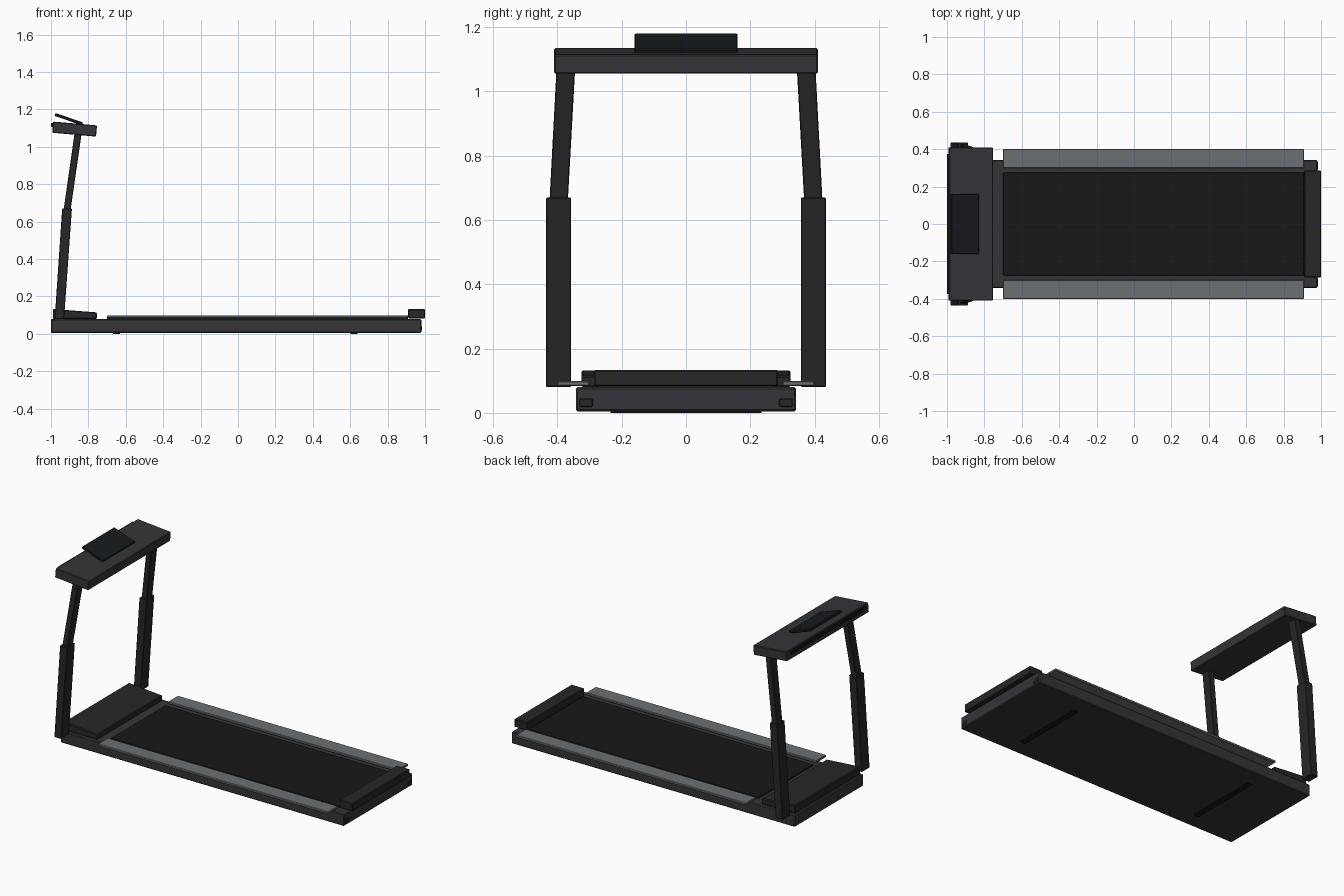
import bpy, bmesh
from math import radians
from mathutils import Matrix, Vector

if "Cube" in bpy.data.objects:
    bpy.data.objects.remove(bpy.data.objects["Cube"])


def material(name, r, g, b):
    m = bpy.data.materials.new(name)
    m.diffuse_color = (r, g, b, 1)
    m.use_nodes = True
    m.node_tree.nodes["Principled BSDF"].inputs["Base Color"].default_value = m.diffuse_color
    return m


FRAME = material("frame_grey", 0.035, 0.036, 0.041)
POST = material("post_black", 0.02, 0.02, 0.02)
BELT = material("belt_black", 0.009, 0.009, 0.009)
RAIL = material("rail_grey", 0.15, 0.16, 0.17)
GLASS = material("screen_black", 0.009, 0.011, 0.014)


def finish(name, bm, mat, bevel):
    bmesh.ops.recalc_face_normals(bm, faces=bm.faces)
    me = bpy.data.meshes.new(name)
    bm.to_mesh(me)
    bm.free()
    me.materials.append(mat)
    ob = bpy.data.objects.new(name, me)
    bpy.context.collection.objects.link(ob)
    if bevel:
        mod = ob.modifiers.new("edge", 'BEVEL')
        mod.width = bevel
        mod.segments = 1
    return ob


def box(name, x, y, z, mat, bevel=0.003, tilt=0):
    """Box from (min, max) ranges, tilted in degrees about its own y axis."""
    size = Vector((x[1] - x[0], y[1] - y[0], z[1] - z[0]))
    mid = Vector((x[0] + x[1], y[0] + y[1], z[0] + z[1])) / 2
    bm = bmesh.new()
    bmesh.ops.create_cube(bm, size=1, matrix=Matrix.Diagonal(size).to_4x4())
    ob = finish(name, bm, mat, bevel)
    ob.location = mid
    ob.rotation_euler.y = radians(tilt)
    return ob


def loft(name, sections, mat, bevel=0.003):
    """Four-sided post through (x0, x1, y0, y1, z) sections."""
    bm = bmesh.new()
    rings = [[bm.verts.new((a, b, z)) for a, b in ((x0, y0), (x1, y0), (x1, y1), (x0, y1))]
             for x0, x1, y0, y1, z in sections]
    bm.faces.new(rings[0])
    bm.faces.new(rings[-1])
    for lo, hi in zip(rings, rings[1:]):
        for i in range(4):
            j = (i + 1) % 4
            bm.faces.new((lo[i], lo[j], hi[j], hi[i]))
    return finish(name, bm, mat, bevel)


def mirror_y(ob):
    # bake the offset so the mirror plane is the centre line
    ob.data.transform(Matrix.Translation(ob.location))
    ob.location = (0, 0, 0)
    mod = ob.modifiers.new("mirror", 'MIRROR')
    mod.use_axis = (False, True, False)


# Deck, running belt and rear cap
box("deck", (-1.0, 0.98), (-0.342, 0.342), (0.005, 0.08), FRAME, 0.005)
box("running_belt", (-0.70, 0.91), (-0.275, 0.275), (0.075, 0.087), BELT)
box("rear_roller_cap", (0.91, 1.0), (-0.286, 0.286), (0.083, 0.133), POST, 0.004)

# Motor hood, sloping towards the belt
hood = box("motor_hood", (-0.99, -0.755), (-0.325, 0.325), (0.08, 0.133), POST, 0.005)
for v in hood.data.vertices:
    if v.co.x > 0 and v.co.z > 0:
        v.co.z -= 0.018

# Foot rails, rear wheels
mirror_y(box("foot_rail", (-0.70, 0.91), (0.30, 0.40), (0.084, 0.099), RAIL))
mirror_y(box("rear_foot", (0.95, 0.984), (0.29, 0.332), (0.018, 0.044), POST))

# Rubber strips under the deck
for name, x in (("front_floor_pad", -0.65), ("rear_floor_pad", 0.62)):
    box(name, (x - 0.018, x + 0.018), (-0.235, 0.235), (0.0, 0.008), BELT, 0)

# Telescopic uprights
mirror_y(loft("lower_upright", [(-0.98, -0.93, 0.357, 0.435, 0.08),
                                (-0.94, -0.888, 0.357, 0.435, 0.67)], POST))
mirror_y(loft("upper_upright", [(-0.934, -0.897, 0.368, 0.425, 0.65),
                                (-0.872, -0.834, 0.344, 0.402, 1.085)], POST))

# Console, its outer bar and the raised screen
box("console", (-0.991, -0.756), (-0.41, 0.41), (1.065, 1.125), FRAME, 0.004, 5)
box("console_outer_bar", (-1.0, -0.98), (-0.375, 0.375), (1.107, 1.128), BELT, 0.003, 5)
box("screen", (-0.983, -0.827), (-0.16, 0.16), (1.140, 1.156), GLASS, 0.003, 19)
